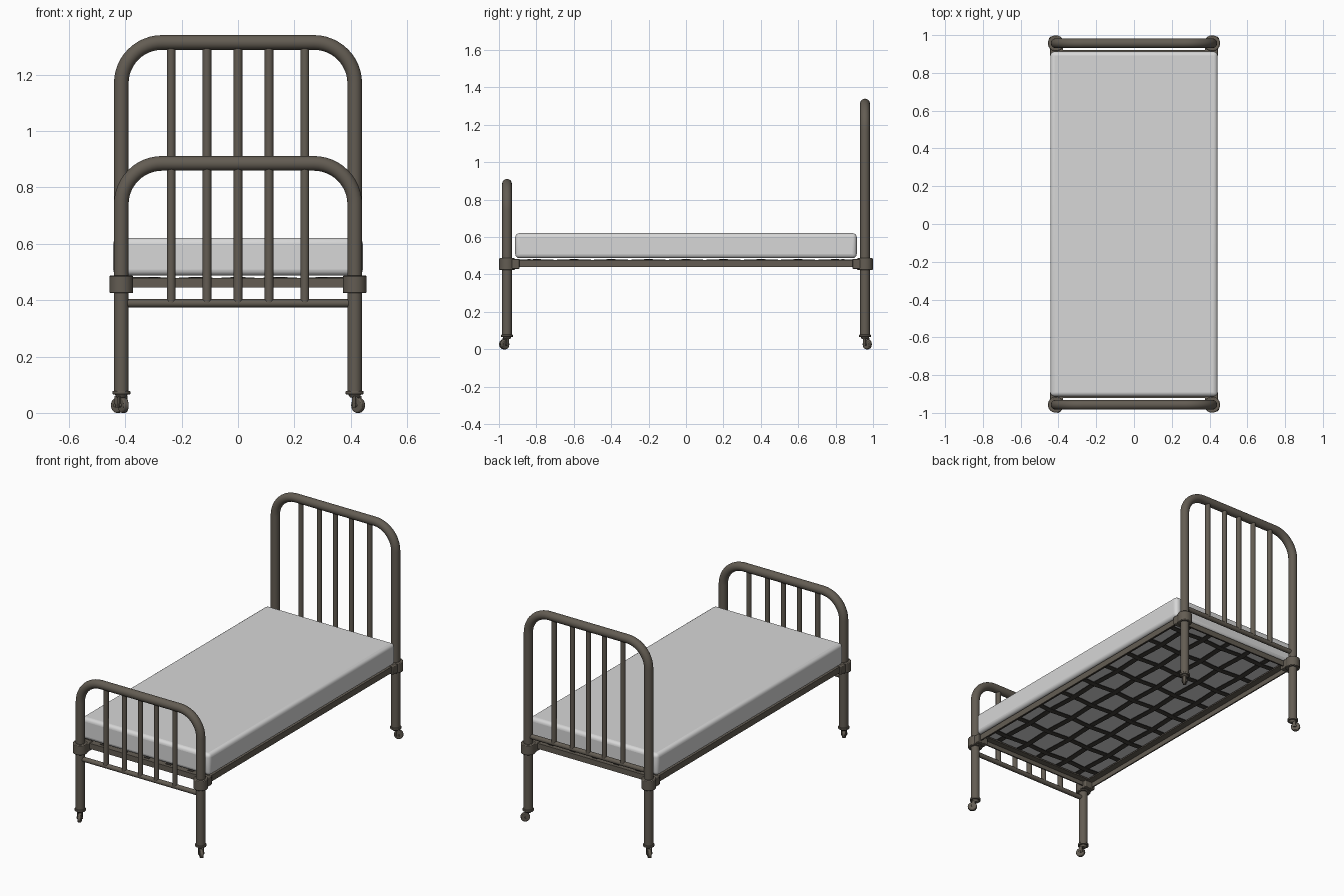
import bpy, bmesh, math
from mathutils import Vector, Matrix

if "Cube" in bpy.data.objects:
    bpy.data.objects.remove(bpy.data.objects["Cube"])


def material(name, rgb):
    m = bpy.data.materials.new(name)
    m.diffuse_color = (*rgb, 1)
    m.use_nodes = True
    m.node_tree.nodes["Principled BSDF"].inputs["Base Color"].default_value = m.diffuse_color
    return m


METAL = material("aged brown metal", (0.125, 0.108, 0.086))
DARK = material("dark strap metal", (0.05, 0.046, 0.04))
CLOTH = material("pale mattress cloth", (0.68, 0.68, 0.68))
PX, PY, R = 0.414, 0.957, 0.026     # post position and tube radius


def finish(name, bm, mat, bevel=0.0, segs=2, angle=40):
    bmesh.ops.recalc_face_normals(bm, faces=bm.faces[:])
    me = bpy.data.meshes.new(name)
    bm.to_mesh(me)
    bm.free()
    ob = bpy.data.objects.new(name, me)
    bpy.context.collection.objects.link(ob)
    me.materials.append(mat)
    bpy.context.view_layer.objects.active = ob
    for o in bpy.context.selected_objects:
        o.select_set(False)
    ob.select_set(True)
    if bevel:
        b = ob.modifiers.new("bevel", 'BEVEL')
        b.width, b.segments = bevel, segs
        b.limit_method = 'ANGLE'
    bpy.ops.object.shade_smooth_by_angle(angle=math.radians(angle))
    return ob


def add_box(bm, lo, hi):
    lo, hi = Vector(lo), Vector(hi)
    s = hi - lo
    bmesh.ops.create_cube(bm, size=1, matrix=Matrix.Translation((lo + hi) / 2) @ Matrix.Diagonal((*s, 1)))


def add_rod(bm, a, b, r, n=24, r2=None):
    a, b = Vector(a), Vector(b)
    d = b - a
    m = Matrix.Translation((a + b) / 2) @ d.to_track_quat('Z', 'Y').to_matrix().to_4x4()
    bmesh.ops.create_cone(bm, cap_ends=True, segments=n, radius1=r,
                          radius2=r if r2 is None else r2, depth=d.length, matrix=m)


def add_tube(bm, pts, y, r, n=24):
    # sweep a circle along a path in the xz plane
    rings = []
    for i, (x, z) in enumerate(pts):
        p0, p1 = pts[max(i - 1, 0)], pts[min(i + 1, len(pts) - 1)]
        t = Vector((p1[0] - p0[0], 0, p1[1] - p0[1])).normalized()
        side = Vector((-t.z, 0, t.x))
        rings.append([bm.verts.new(Vector((x, y, z)) + side * r * math.cos(k * math.tau / n)
                      + Vector((0, r * math.sin(k * math.tau / n), 0))) for k in range(n)])
    for a, b in zip(rings, rings[1:]):
        for k in range(n):
            bm.faces.new((a[k], a[(k + 1) % n], b[(k + 1) % n], b[k]))
    bm.faces.new(rings[0])
    bm.faces.new(rings[-1])


# head and foot frames: bent tube, lower rail, five spindles
def end_frame(name, y, top, low):
    c, cz = 0.145, top - R - 0.145
    arc = [(c * math.cos(a), c * math.sin(a)) for a in [math.pi / 2 * i / 12 for i in range(13)]]
    right = [(PX - c + x, cz + z) for x, z in arc]
    path = [(PX, 0.07)] + right + [(-x, z) for x, z in reversed(right)] + [(-PX, 0.07)]
    bm = bmesh.new()
    add_tube(bm, path, y, R)
    finish(name + "_tube", bm, METAL)
    bm = bmesh.new()
    add_rod(bm, (-PX, y, low), (PX, y, low), 0.0145, 16)
    finish(name + "_lower_rail", bm, METAL)
    bm = bmesh.new()
    for x in (-0.237, -0.11, 0, 0.11, 0.237):
        add_rod(bm, (x, y, low), (x, y, top - R), 0.0155, 16)
    finish(name + "_spindles", bm, METAL)


end_frame("headboard", PY, 1.34, 0.53)
end_frame("footboard", -PY, 0.911, 0.389)

# corner clamps joining posts to the side rails
for sx in (-1, 1):
    for sy in (-1, 1):
        bm = bmesh.new()
        add_rod(bm, (sx * PX, sy * PY, 0.425), (sx * PX, sy * PY, 0.487), 0.042)
        xs = sorted((sx * 0.375, sx * 0.445))
        ys = sorted((sy * 0.89, sy * 0.945))
        add_box(bm, (xs[0], ys[0], 0.43), (xs[1], ys[1], 0.483))
        finish("corner_clamp", bm, METAL, 0.004)

# angle-iron side rails and end rails
for s in (-1, 1):
    bm = bmesh.new()
    for x0, x1, z0 in ((0.424, 0.432, 0.44), (0.385, 0.43, 0.47)):
        a, b = sorted((s * x0, s * x1))
        add_box(bm, (a, -0.93, z0), (b, 0.93, 0.478))
    finish("side_rail", bm, METAL)
    bm = bmesh.new()
    for y0, y1, z0 in ((0.912, 0.92, 0.444), (0.875, 0.915, 0.47)):
        a, b = sorted((s * y0, s * y1))
        add_box(bm, (-0.41, a, z0), (0.41, b, 0.478))
    finish("end_rail", bm, METAL)


# woven straps under the mattress
def strap(name, fixed, stops, half, along_y, phase):
    pts = [(-half, 0.479)]
    pts += [(t, 0.477 + 0.004 * (-1) ** (i + phase)) for i, t in enumerate(stops)]
    pts += [(half, 0.479)]
    bm = bmesh.new()
    w, h, rows = 0.017, 0.0015, []
    for t, z in pts:
        sec = ((-w, -h), (w, -h), (w, h), (-w, h))
        rows.append([bm.verts.new((fixed + u, t, z + v) if along_y else (t, fixed + u, z + v)) for u, v in sec])
    for a, b in zip(rows, rows[1:]):
        for k in range(4):
            bm.faces.new((a[k], a[(k + 1) % 4], b[(k + 1) % 4], b[k]))
    bm.faces.new(rows[0])
    bm.faces.new(rows[-1])
    finish(name, bm, DARK)


XS = [0.15 * i for i in range(-2, 3)]
YS = [0.2 * i for i in range(-4, 5)]
for i, x in enumerate(XS):
    strap("long_strap", x, YS, 0.9, True, i)
for i, y in enumerate(YS):
    strap("cross_strap", y, XS, 0.41, False, i + 1)

# mattress with rounded edges
bm = bmesh.new()
add_box(bm, (-0.443, -0.913, 0.487), (0.443, 0.913, 0.621))
finish("mattress", bm, CLOTH, 0.022, 4)

# swivel casters: collar, stem, fork and wheel
for sx, sy, ang in ((-1, -1, -65), (1, -1, -45), (1, 1, 45), (-1, 1, 135)):
    a = math.radians(ang)
    d = Vector((math.cos(a), math.sin(a), 0))
    n = Vector((-d.y, d.x, 0))
    p = Vector((sx * PX, sy * PY, 0))
    up = Vector((0, 0, 1))
    hub = p + d * 0.017 + up * 0.027
    bm = bmesh.new()
    add_rod(bm, p + up * 0.066, p + up * 0.078, 0.032)
    add_rod(bm, p + up * 0.054, p + up * 0.067, 0.016, 16, 0.024)
    finish("caster_collar", bm, METAL, 0.002)
    bm = bmesh.new()
    for s in (-1, 1):
        m = Matrix((d, n, up)).transposed().to_4x4()
        m.translation = p + d * 0.01 + n * s * 0.0135 + up * 0.04
        bmesh.ops.create_cube(bm, size=1, matrix=m @ Matrix.Diagonal((0.018, 0.004, 0.04, 1)))
    add_rod(bm, hub - n * 0.018, hub + n * 0.018, 0.006, 12)
    finish("caster_fork", bm, METAL)
    bm = bmesh.new()
    add_rod(bm, hub - n * 0.010, hub + n * 0.010, 0.027)
    finish("caster_wheel", bm, METAL, 0.004)
